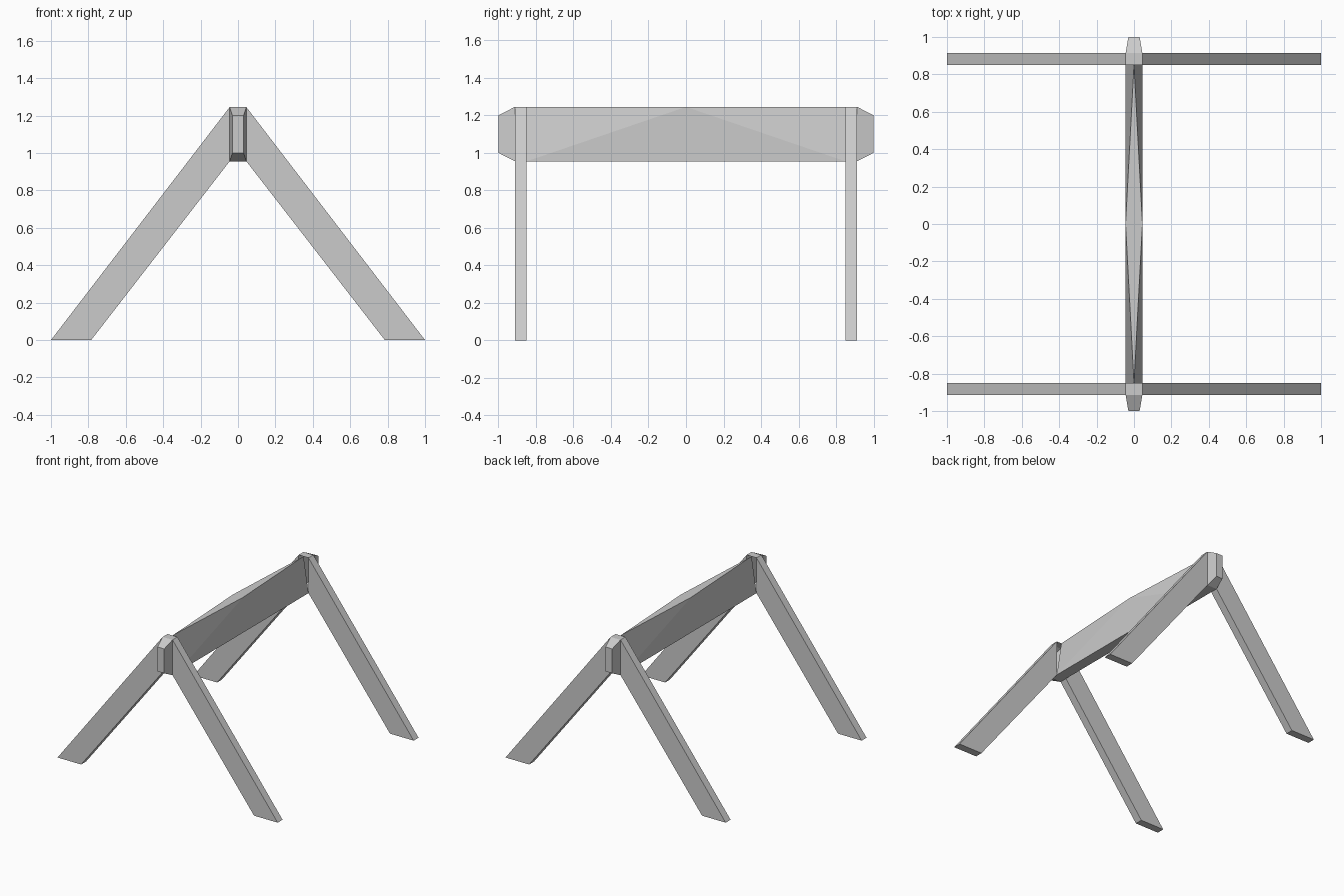
import bpy

if "Cube" in bpy.data.objects:
    bpy.data.objects.remove(bpy.data.objects["Cube"])

W, TOP, BOT = 0.045, 1.245, 0.955     # beam half width, top and underside
Y_IN, Y_OUT, Y_TIP = 0.85, 0.913, 1.0  # leg inner face, leg outer face, beam tip


def make(name, verts, faces):
    mesh = bpy.data.meshes.new(name)
    mesh.from_pydata(verts, [], faces)
    mesh.update()
    obj = bpy.data.objects.new(name, mesh)
    bpy.context.collection.objects.link(obj)
    return obj


def rect(w, y, lo, hi):
    return [(-w, y, lo), (w, y, lo), (w, y, hi), (-w, y, hi)]


def oriented(faces, flip):
    return [f[::-1] for f in faces] if flip else faces


# Crossbeam: full section in the middle, top edge pinched to a ridge at each end
verts = rect(W, 0, BOT, TOP)
faces = []
for s in (-1, 1):
    n = len(verts)
    verts += [(-W, s * Y_IN, BOT), (W, s * Y_IN, BOT), (0, s * Y_IN, TOP)]
    l, r, t = n, n + 1, n + 2
    half = [(0, 1, r, l), (1, 2, r), (2, t, r), (2, 3, t), (3, l, t), (3, 0, l)]
    faces += oriented(half, s > 0)
make("crossbeam", verts, faces)

for s, end in ((-1, "front"), (1, "back")):
    # Beam end block with tapered tip, open toward the crossbeam
    verts = (rect(W, s * Y_IN, BOT, TOP) + rect(W, s * Y_OUT, BOT, TOP)
             + rect(0.03, s * Y_TIP, 1.0, 1.2))
    faces = [(a + i, a + (i + 1) % 4, a + 4 + (i + 1) % 4, a + 4 + i)
             for a in (0, 4) for i in range(4)] + [(8, 9, 10, 11)]
    make(end + "_beam_end", verts, oriented(faces, s > 0))

    # Splayed legs: slanted profile extruded along y
    for m, side in ((-1, "left"), (1, "right")):
        profile = [(W, TOP), (W, BOT), (0.785, 0), (1.0, 0)]
        verts = [(m * x, s * y, z) for y in (Y_IN, Y_OUT) for x, z in profile]
        faces = [(3, 2, 1, 0), (4, 5, 6, 7)]
        faces += [(i, (i + 1) % 4, 4 + (i + 1) % 4, 4 + i) for i in range(4)]
        make(f"{end}_{side}_leg", verts, oriented(faces, m * s < 0))
